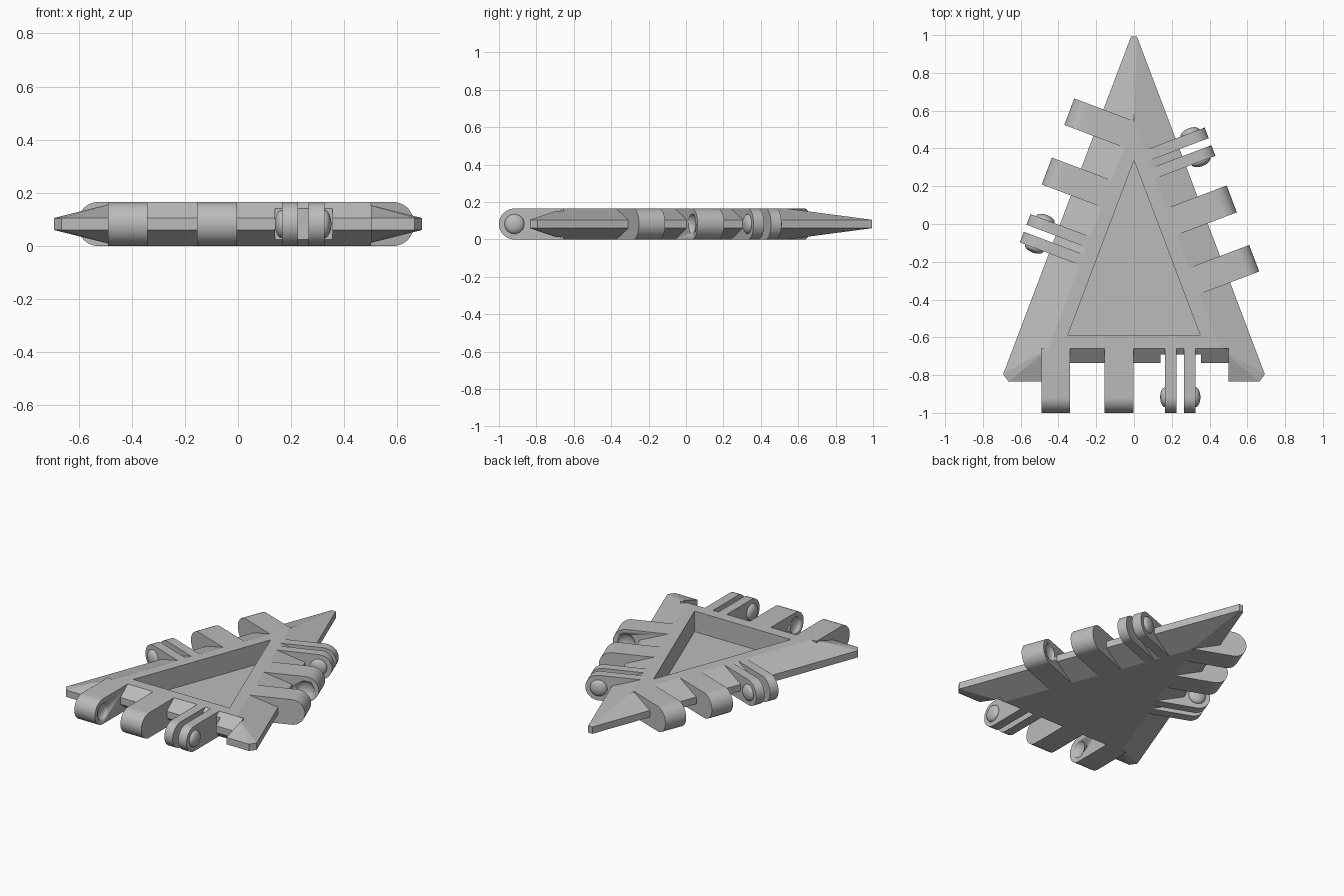
import bpy, bmesh, math
from mathutils import Matrix, Vector

if "Cube" in bpy.data.objects:
    bpy.data.objects.remove(bpy.data.objects["Cube"])

grey = bpy.data.materials.new("plain grey")
grey.use_nodes = True
COLOR = (0.5, 0.5, 0.5, 1)
grey.diffuse_color = COLOR
grey.node_tree.nodes["Principled BSDF"].inputs["Base Color"].default_value = COLOR

H = 0.165                     # tile thickness
Z_LOW, Z_HIGH = 0.06, 0.105   # upright band of the bevelled rim
# distances measured inward from the tips of the hinge fingers
TIP, FLAT, STRIP, POCKET, RECESS = 0.165, 0.34, 0.265, 0.31, 0.412
NOTCH = (-0.49, 0.5)
SINGLES = ((-0.49, -0.34), (-0.155, -0.003))
DOUBLES = ((0.165, 0.225), (0.265, 0.325))
STRIPS = ((-0.36, -0.14, STRIP), (-0.02, 0.14, STRIP),
          (0.14, 0.355, POCKET), (0.355, 0.5, STRIP))

# each edge: name, direction along it, outward direction, finger reach, shift
C, S = 0.935, 0.354
EDGES = [("front", Vector((1, 0, 0)), Vector((0, -1, 0)), 1.0, 0.0),
         ("left", Vector((-S, C, 0)), Vector((C, S, 0)), 0.531, 0.02),
         ("right", Vector((-S, -C, 0)), Vector((-C, S, 0)), 0.531, -0.02)]


def finish(name, bm, smooth=False):
    bmesh.ops.recalc_face_normals(bm, faces=bm.faces)
    mesh = bpy.data.meshes.new(name)
    bm.to_mesh(mesh)
    bm.free()
    mesh.materials.append(grey)
    ob = bpy.data.objects.new(name, mesh)
    bpy.context.collection.objects.link(ob)
    if smooth:
        select(ob)
        bpy.ops.object.shade_smooth_by_angle(angle=math.radians(30))
    return ob


def select(ob):
    bpy.ops.object.select_all(action="DESELECT")
    ob.select_set(True)
    bpy.context.view_layer.objects.active = ob


def cut(ob, cutter):
    cutter.hide_render = True
    mod = ob.modifiers.new("cut", "BOOLEAN")
    mod.operation, mod.solver, mod.object = "DIFFERENCE", "EXACT", cutter
    select(ob)
    bpy.ops.object.modifier_apply(modifier=mod.name)
    bpy.data.objects.remove(cutter)


def frame(edge):
    """Local axes: along the edge, outward from the finger tips, up."""
    _, u, n, reach, shift = edge
    origin = u * shift + n * reach
    m = Matrix((u, n, Vector((0, 0, 1)))).transposed().to_4x4()
    return Matrix.Translation(origin) @ m


def prism(name, edge, profile, u0, u1, smooth=False):
    """Extrude an (outward, up) profile along an edge."""
    bm = bmesh.new()
    face = bm.faces.new([bm.verts.new((u0, a, z)) for a, z in profile])
    new = bmesh.ops.extrude_face_region(bm, geom=[face])["geom"]
    bmesh.ops.translate(bm, vec=(u1 - u0, 0, 0),
                        verts=[v for v in new if isinstance(v, bmesh.types.BMVert)])
    bm.transform(frame(edge))
    return finish(name, bm, smooth)


def button(name, edge, u):
    """Shallow rounded button lying on a finger's side."""
    bm = bmesh.new()
    bmesh.ops.create_uvsphere(bm, u_segments=24, v_segments=14, radius=0.053)
    place = Matrix.Translation((u, -H / 2, H / 2)) @ Matrix.Diagonal((0.5, 1, 1, 1))
    bm.transform(frame(edge) @ place @ Matrix.Rotation(math.pi / 2, 4, "Y"))
    return finish(name, bm, True)


def triangle(inset):
    """Corners of the tile outline at a distance in from the finger tips."""
    y = -(EDGES[0][3] - inset)
    d = EDGES[1][3] - inset
    x = (d - S * y) / C
    return [Vector((-x, y, 0)), Vector((x, y, 0)), Vector((0, d / S, 0))]


def hull(name, points):
    bm = bmesh.new()
    for p in points:
        bm.verts.new(p)
    bmesh.ops.convex_hull(bm, input=bm.verts)
    bmesh.ops.dissolve_limit(bm, angle_limit=0.01, verts=bm.verts, edges=bm.edges)
    return finish(name, bm)


def at(points, z):
    return [Vector((p.x, p.y, z)) for p in points]


# tile body: flat triangle flaring out to a thin rim with blunted corners
flat, rim = triangle(FLAT), triangle(TIP)
blunt = []
for i, p in enumerate(rim):
    for q in (rim[i - 1], rim[(i + 1) % 3]):
        blunt.append(p + (q - p).normalized() * 0.043)
body = hull("tile_body", at(flat, 0) + at(flat, H) + at(blunt, Z_LOW) + at(blunt, Z_HIGH))

# notch along each edge, leaving the three pointed corners
for edge in EDGES:
    box = [(-FLAT, -0.1), (0.1, -0.1), (0.1, 0.3), (-FLAT, 0.3)]
    cut(body, prism("notch_cutter", edge, box, *NOTCH))

# triangular recess in the top
well = triangle(RECESS)
cut(body, hull("recess_cutter", at(well, 0.03) + at(well, 0.3)))

# rounded finger profile
r = H / 2
inner = -FLAT - 0.004
finger = [(inner, H), (inner, 0)]
for k in range(25):
    t = -math.pi / 2 + math.pi * k / 24
    finger.append((-r + r * math.cos(t), r + r * math.sin(t)))

for edge in EDGES:
    side = edge[0]
    # bevelled strips between the fingers
    for i, (u0, u1, out) in enumerate(STRIPS):
        f = (FLAT - out) / (FLAT - STRIP)
        lo, hi = Z_LOW * f, H + (Z_HIGH - H) * f
        strip = [(inner, 0), (-FLAT, 0), (-out, lo), (-out, hi), (-FLAT, H), (inner, H)]
        prism(f"{side}_bevel_strip_{i + 1}", edge, strip, u0, u1)
    # wide fingers with sockets on their facing sides
    for i, (u0, u1) in enumerate(SINGLES):
        ob = prism(f"{side}_wide_finger_{i + 1}", edge, finger, u0, u1, True)
        cut(ob, button("socket_cutter", edge, u0 if i else u1))
    # thin finger pair with buttons on the outer sides
    for i, (u0, u1) in enumerate(DOUBLES):
        prism(f"{side}_thin_finger_{i + 1}", edge, finger, u0, u1, True)
        button(f"{side}_button_{i + 1}", edge, u1 if i else u0)
